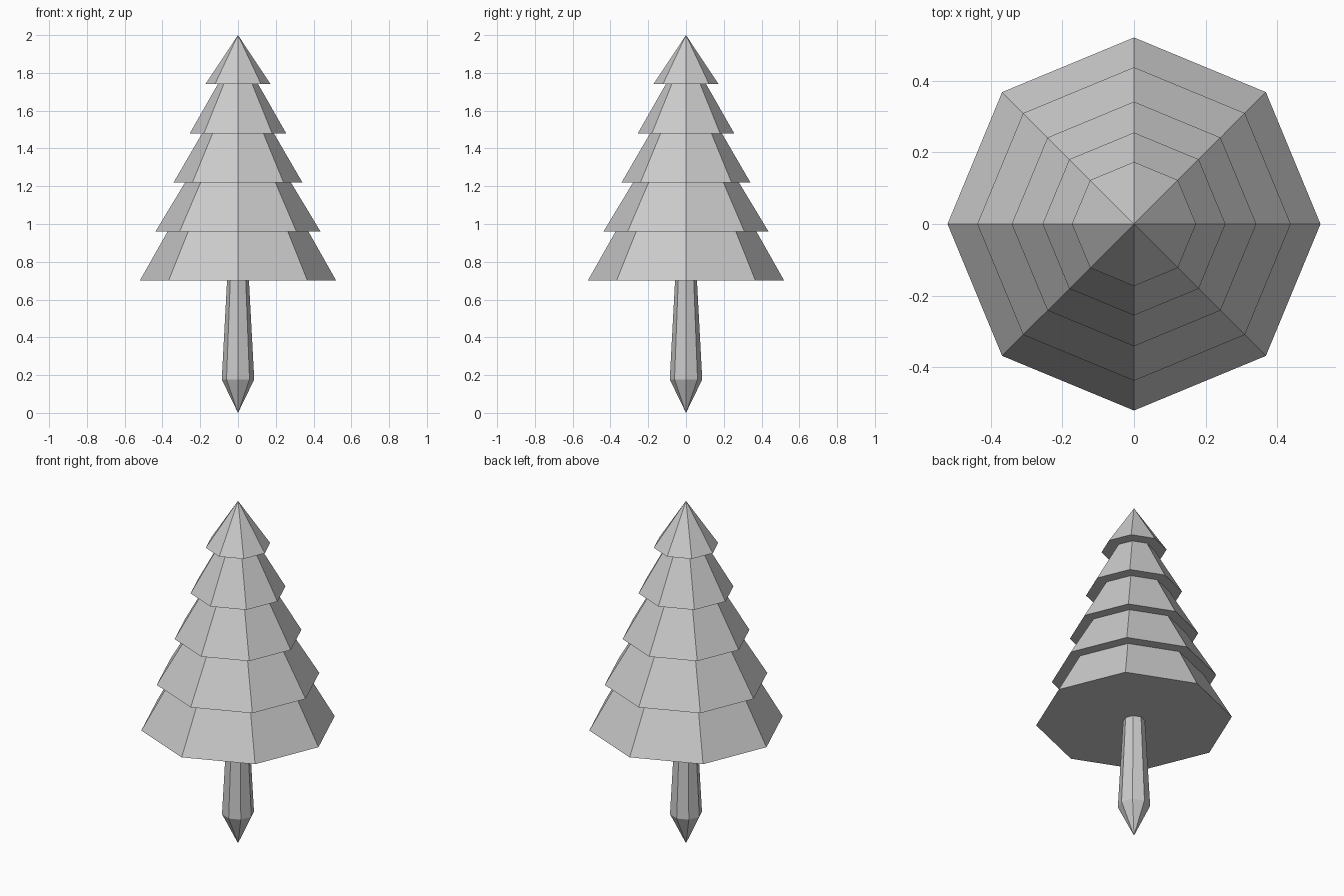
import bpy, bmesh, math

if "Cube" in bpy.data.objects:
    bpy.data.objects.remove(bpy.data.objects["Cube"])

SIDES = 8


def lathe(name, profile):
    """Revolve (radius, z) points around z into flat-faced sides."""
    bm = bmesh.new()
    rings = []
    for r, z in profile:
        if r == 0:
            rings.append([bm.verts.new((0, 0, z))] * SIDES)
        else:
            rings.append([bm.verts.new((r * math.cos(math.tau * i / SIDES),
                                        r * math.sin(math.tau * i / SIDES), z))
                          for i in range(SIDES)])
    for low, high in zip(rings, rings[1:]):
        for i in range(SIDES):
            j = (i + 1) % SIDES
            corners = dict.fromkeys((low[i], low[j], high[j], high[i]))
            bm.faces.new(list(corners))
    mesh = bpy.data.meshes.new(name)
    bm.to_mesh(mesh)
    bm.free()
    obj = bpy.data.objects.new(name, mesh)
    bpy.context.collection.objects.link(obj)
    return obj


# Trunk: pointed foot, then a taper up to the branches
TRUNK_TOP = (0.058, 0.70)
lathe("trunk", [(0, 0), (0.086, 0.177), TRUNK_TOP])

# Foliage: five stacked skirts as (bottom radius, top radius)
skirts = [(0.52, 0.373), (0.437, 0.28), (0.341, 0.19), (0.255, 0.107), (0.173, 0)]
step = (2.0 - 0.70) / len(skirts)
profile = [TRUNK_TOP]
for i, (bottom, top) in enumerate(skirts):
    profile += [(bottom, 0.70 + i * step), (top, 0.70 + (i + 1) * step)]
lathe("foliage", profile)
